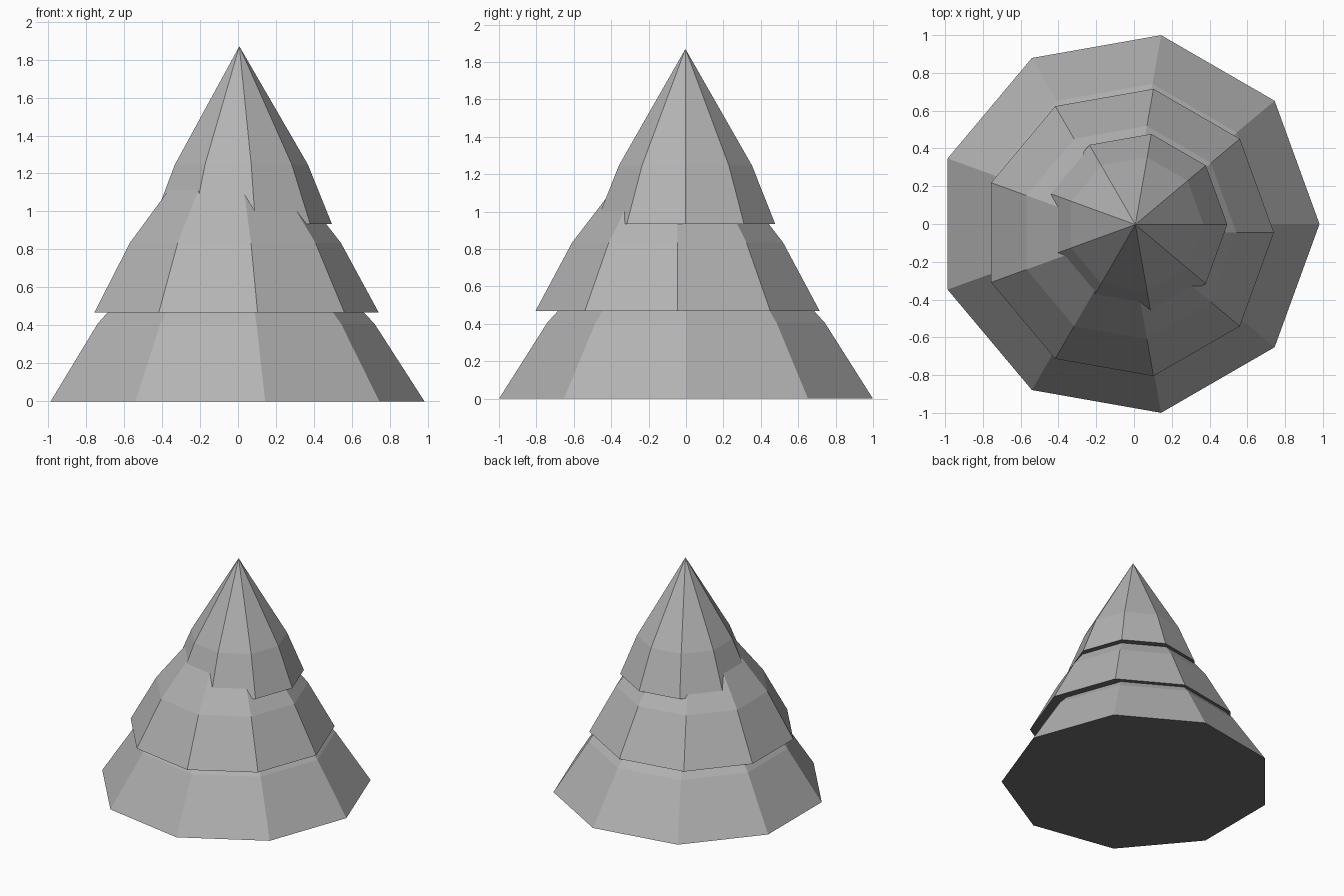
import bpy, bmesh, math

if "Cube" in bpy.data.objects:
    bpy.data.objects.remove(bpy.data.objects["Cube"])

SIDES = 9


def flat_colour(name, value):
    mat = bpy.data.materials.new(name)
    mat.diffuse_color = (value, value, value, 1)
    mat.use_nodes = True
    mat.node_tree.nodes["Principled BSDF"].inputs["Base Color"].default_value = mat.diffuse_color
    return mat


light_grey = flat_colour("light_grey", 0.45)
dark_grey = flat_colour("dark_grey", 0.157)


def tier(name, cx, cy, z, radius, height):
    """Closed nine-sided cone with a bend a third of the way up and a dark underside."""
    bm = bmesh.new()
    rings = []
    for r, h in ((radius, 0), (radius * 0.742, height / 3)):
        rings.append([bm.verts.new((cx + r * math.cos(2 * math.pi * i / SIDES),
                                    cy + r * math.sin(2 * math.pi * i / SIDES),
                                    z + h)) for i in range(SIDES)])
    apex = bm.verts.new((cx, cy, z + height))
    low, high = rings
    bm.faces.new(low[::-1]).material_index = 1
    for i in range(SIDES):
        j = (i + 1) % SIDES
        bm.faces.new((low[i], low[j], high[j], high[i]))
        bm.faces.new((high[i], high[j], apex))
    mesh = bpy.data.meshes.new(name)
    bm.to_mesh(mesh)
    bm.free()
    mesh.materials.append(light_grey)
    mesh.materials.append(dark_grey)
    obj = bpy.data.objects.new(name, mesh)
    bpy.context.collection.objects.link(obj)


# Three stacked layers of branches, each slightly off centre
tier("bottom_branches", -0.033, 0.0, 0.0, 1.015, 1.22)
tier("middle_branches", -0.031, -0.045, 0.468, 0.772, 1.10)
tier("top_branches", 0.007, -0.003, 0.935, 0.487, 0.935)
